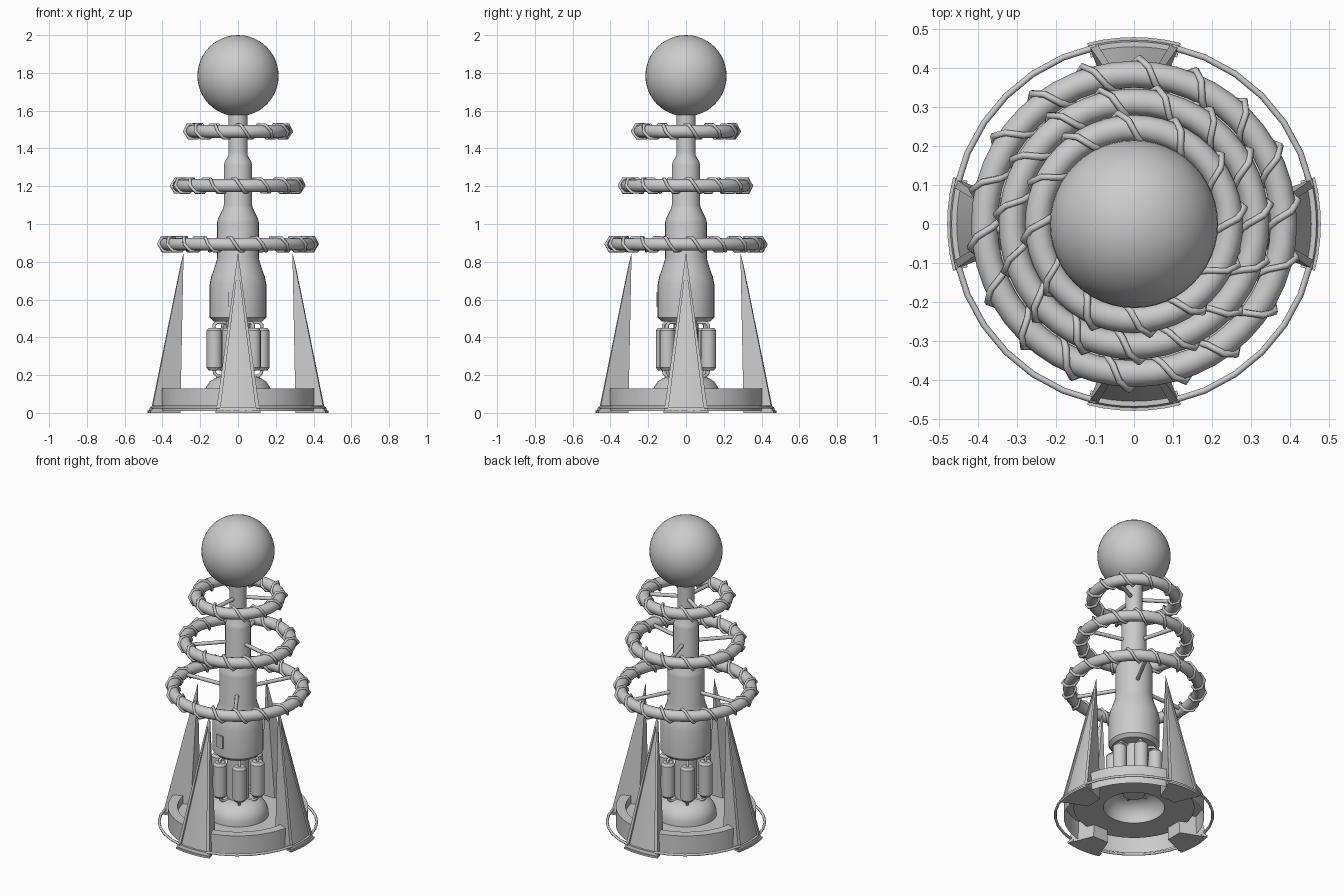
import bpy, bmesh
from math import sin, cos, pi, radians
from mathutils import Vector

if "Cube" in bpy.data.objects:
    bpy.data.objects.remove(bpy.data.objects["Cube"])

def obj(name, bm, smooth=True, angle=35):
    bmesh.ops.recalc_face_normals(bm, faces=bm.faces)
    me = bpy.data.meshes.new(name)
    bm.to_mesh(me)
    bm.free()
    o = bpy.data.objects.new(name, me)
    bpy.context.collection.objects.link(o)
    if smooth:
        bpy.ops.object.select_all(action='DESELECT')
        bpy.context.view_layer.objects.active = o
        o.select_set(True)
        bpy.ops.object.shade_smooth_by_angle(angle=radians(angle))
    return o

def lathe(name, profile, segs=32, loc=(0, 0, 0)):
    bm = bmesh.new()
    rings = []
    for r, z in profile:
        if r == 0:
            rings.append([bm.verts.new((loc[0], loc[1], z))] * segs)
        else:
            rings.append([bm.verts.new((loc[0] + r * cos(2 * pi * i / segs),
                                        loc[1] + r * sin(2 * pi * i / segs), z)) for i in range(segs)])
    for a, b in zip(rings, rings[1:]):
        for i in range(segs):
            j = (i + 1) % segs
            vs = list(dict.fromkeys([a[i], a[j], b[j], b[i]]))
            bm.faces.new(vs)
    return obj(name, bm)

def tube(name, pts, r, cyclic=False, res=2):
    cu = bpy.data.curves.new(name, 'CURVE')
    cu.dimensions = '3D'
    cu.bevel_depth = r
    cu.bevel_resolution = res
    cu.use_fill_caps = True
    sp = cu.splines.new('POLY')
    sp.points.add(len(pts) - 1)
    for p, q in zip(sp.points, pts):
        p.co = (*q, 1)
    sp.use_cyclic_u = cyclic
    o = bpy.data.objects.new(name, cu)
    bpy.context.collection.objects.link(o)
    return o

def polar(r, deg, z):
    return (r * cos(radians(deg)), r * sin(radians(deg)), z)

# Top sphere
bm = bmesh.new()
bmesh.ops.create_uvsphere(bm, u_segments=48, v_segments=24, radius=0.215)
bmesh.ops.translate(bm, verts=bm.verts, vec=(0, 0, 1.785))
obj("top_sphere", bm)

# Stepped column and inner core
lathe("column", [(0, 0.485), (0.13, 0.485), (0.15, 0.505), (0.15, 0.68), (0.142, 0.72), (0.118, 0.79),
                 (0.11, 0.82), (0.11, 1.01), (0.105, 1.03), (0.08, 1.08), (0.075, 1.10), (0.075, 1.31),
                 (0.07, 1.33), (0.052, 1.36), (0.05, 1.38), (0.05, 1.60), (0, 1.60)])
lathe("core", [(0, 0.17), (0.065, 0.17), (0.065, 0.49), (0, 0.49)], 24)

# Small hatch on the column
bm = bmesh.new()
bmesh.ops.create_cube(bm, size=1)
for v in bm.verts:
    v.co = Vector((v.co.x * 0.03 + 0.14, v.co.y * 0.055, v.co.z * 0.08 + 0.6))
hatch = obj("column_hatch", bm, False)
hatch.rotation_euler.z = radians(-100)

# Wrapped rings with three struts each: radius, height, coil turns, strut angle, column radius
for k, (R, z, turns, phase, rc) in enumerate([(0.383, 0.893, 18, -58, 0.10),
                                              (0.312, 1.203, 15, -14, 0.07),
                                              (0.245, 1.49, 12, 26, 0.045)]):
    tube(f"ring_{k}", [polar(R, i * 7.5, z) for i in range(48)], 0.034, True, 4)
    n = turns * 6
    wire = []
    for i in range(n):
        phi = -2 * pi * i / 6
        wire.append(polar(R + 0.041 * cos(phi), 360 * i / n + 8, z + 0.041 * sin(phi)))
    tube(f"ring_wire_{k}", wire, 0.009, True, 1)
    for s in range(3):
        a = phase + 120 * s
        tube(f"ring_strut_{k}_{s}", [polar(rc, a, z), polar(R, a, z)], 0.012)

# Tanks with short feed pipes
for i in range(6):
    a = -51 + 60 * i
    x, y, _ = polar(0.127, a, 0)
    lathe(f"tank_{i}", [(0, 0.225), (0.03, 0.225), (0.041, 0.24), (0.041, 0.435), (0.03, 0.45), (0, 0.45)],
          16, (x, y, 0))
    tube(f"upper_pipe_{i}", [polar(0.128, a, 0.44), polar(0.128, a, 0.465), polar(0.115, a, 0.478),
                             polar(0.06, a, 0.478)], 0.009)
    tube(f"lower_pipe_{i}", [polar(0.128, a, 0.23), polar(0.125, a, 0.21), polar(0.11, a, 0.195),
                             polar(0.06, a, 0.19)], 0.009)

# Hollow base: outer rim, floor and central dome
lathe("base", [(0.412, 0.01), (0.412, 0.13), (0.355, 0.13), (0.355, 0.08), (0.18, 0.08), (0.178, 0.11),
               (0.17, 0.135), (0.15, 0.165), (0.12, 0.185), (0.085, 0.195), (0.06, 0.195)], 48)

# Hoop pieces running between the legs
for k in range(4):
    tube(f"base_hoop_{k}", [polar(0.463, 90 * k + 12 + i * 11, 0.03) for i in range(7)], 0.008)

def leg(name, deg):
    # Tapered fin with a recessed outer panel
    bm = bmesh.new()
    N = 6

    def pt(u, z, half, push=0):
        t = z / 0.85
        r = 0.473 + (0.29 - 0.473) * t - push
        ang = u * half * (1 - t) / r
        return bm.verts.new((r * cos(ang), r * sin(ang), z))
    us = [2 * i / N - 1 for i in range(N + 1)]
    A = [pt(u, 0, 0.118) for u in us]
    B = [pt(u, 0.03, 0.096) for u in us]
    C = [pt(u, 0.03, 0.096, 0.013) for u in us]
    P = bm.verts.new((0.288, 0, 0.85))
    Q = pt(0, 0.77, 0)
    D = pt(0, 0.77, 0, 0.008)
    I = [bm.verts.new((0.305, y, 0)) for y in (-0.055, 0.055)]
    for i in range(N):
        bm.faces.new((A[i], A[i + 1], B[i + 1], B[i]))
        bm.faces.new((B[i], B[i + 1], C[i + 1], C[i]))
        bm.faces.new((C[i], C[i + 1], D))
    for e, s in ((0, 0), (N, 1)):
        bm.faces.new((A[e], B[e], Q, P))
        bm.faces.new((B[e], C[e], D, Q))
        bm.faces.new((A[e], P, I[s]))
    bm.faces.new((I[0], I[1], P))
    bm.faces.new(A + [I[1], I[0]])
    o = obj(name, bm, True, 25)
    o.rotation_euler.z = radians(deg)

    # Foot flange
    bm = bmesh.new()
    lo = [bm.verts.new(polar(0.478, u * 14.5, 0)) for u in us] + \
         [bm.verts.new(polar(0.44, u * 14.5, 0)) for u in reversed(us)]
    f = bm.faces.new(lo)
    ext = bmesh.ops.extrude_face_region(bm, geom=[f])["geom"]
    bmesh.ops.translate(bm, verts=[v for v in ext if isinstance(v, bmesh.types.BMVert)], vec=(0, 0, 0.012))
    o = obj(name + "_foot", bm, True, 25)
    o.rotation_euler.z = radians(deg)

for nm, d in (("right", 0), ("back", 90), ("left", 180), ("front", 270)):
    leg(nm + "_leg", d)
